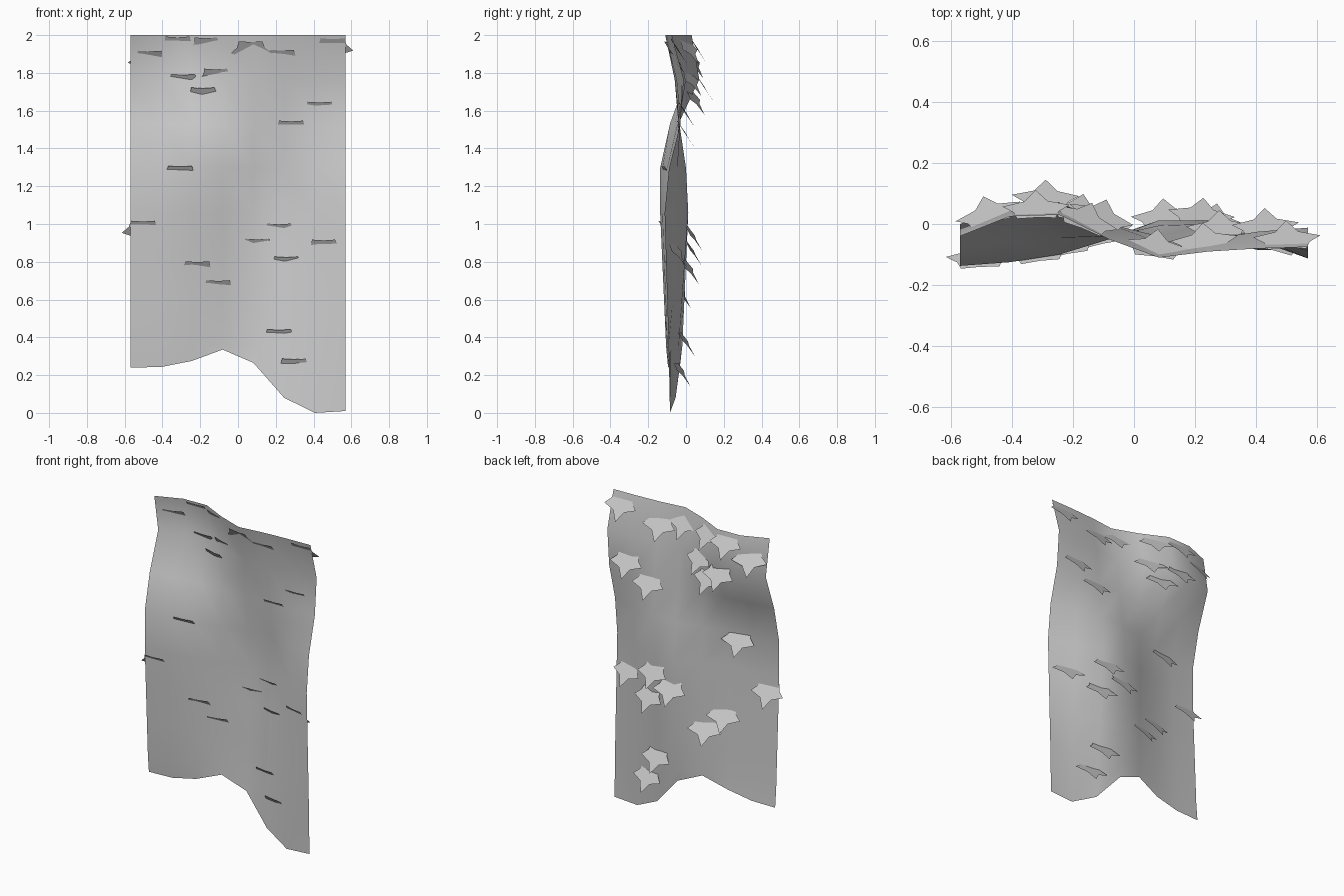
import bpy
from mathutils import Vector

if "Cube" in bpy.data.objects:
    bpy.data.objects.remove(bpy.data.objects["Cube"])

# hanging sheet: columns across x, even rows running down to a ragged hem
COLS, ROWS, HALF, DROP = 8, 8, 0.57, 0.235
HEM = [0.24, 0.243, 0.275, 0.335, 0.265, 0.08, 0.0, 0.01]
# depth (y) of each column at chosen rows
WAVES = {
    0: [-0.04, 0.025, 0.03, -0.05, -0.11, -0.09, -0.08, -0.075],
    1: [0.0, 0.06, 0.07, 0.0, -0.06, -0.05, -0.025, -0.012],
    2: [-0.085, -0.06, -0.045, -0.04, -0.04, -0.035, -0.03, -0.03],
    3: [-0.137, -0.125, -0.1, -0.05, -0.005, 0.0, -0.045, -0.09],
    4: [-0.137, -0.125, -0.1, -0.045, 0.012, 0.012, -0.055, -0.113],
    8: [-0.095, -0.09, -0.08, -0.05, -0.03, -0.055, -0.085, -0.085],
}


def lerp(a, b, t):
    return a + (b - a) * t


def depth(i, row):
    keys = sorted(WAVES)
    for a, b in zip(keys, keys[1:]):
        if row <= b:
            return lerp(WAVES[a][i], WAVES[b][i], (row - a) / (b - a))
    return WAVES[8][i]


def sheet_y(x, z):
    u = min(max((x + HALF) / (2 * HALF) * (COLS - 1), 0), COLS - 1.001)
    i = int(u)
    row = (2 - z) / DROP
    return lerp(depth(i, row), depth(i + 1, row), u - i)


def make_object(name, verts, faces, smooth):
    mesh = bpy.data.meshes.new(name)
    mesh.from_pydata(verts, [], faces)
    mesh.update()
    for p in mesh.polygons:
        p.use_smooth = smooth
    obj = bpy.data.objects.new(name, mesh)
    bpy.context.collection.objects.link(obj)
    return obj


verts = [(lerp(-HALF, HALF, i / (COLS - 1)), depth(i, j),
          HEM[i] if j == ROWS else 2 - DROP * j)
         for j in range(ROWS + 1) for i in range(COLS)]
faces = [(j * COLS + i, (j + 1) * COLS + i, (j + 1) * COLS + i + 1, j * COLS + i + 1)
         for j in range(ROWS) for i in range(COLS - 1)]
make_object("hanging_sheet", verts, faces, True)

# ivy leaf: half outline (across, down the slope), mirrored
HALF_LEAF = [(0.038, 0.05), (0.11, 0.022), (0.074, -0.015), (0.063, -0.054)]
OUTLINE = [(0, 0.117)] + HALF_LEAF + [(0, -0.049)] + [(-x, v) for x, v in HALF_LEAF[::-1]]

# leaf places: x, z where it meets the sheet
LEAVES = [
    (-0.475, 1.90), (-0.29, 1.775), (-0.11, 1.805), (-0.18, 1.705),
    (-0.32, 1.975), (-0.16, 1.97), (0.07, 1.95), (0.23, 1.905),
    (0.50, 1.965), (0.43, 1.63), (0.28, 1.53), (-0.31, 1.29),
    (-0.505, 1.00), (0.22, 0.985), (0.10, 0.905), (0.46, 0.90),
    (0.26, 0.81), (-0.22, 0.785), (-0.11, 0.685), (0.22, 0.425),
    (0.30, 0.27),
]
for n, (x, z) in enumerate(LEAVES, 1):
    # leaf turns with the sheet, its upper edge poking through to the front
    lean = (sheet_y(x + 0.07, z) - sheet_y(x - 0.07, z)) / 0.14
    across = Vector((1, 0.8 * lean, 0)).normalized()
    slope = Vector((-0.54 * across.y, 0.54 * across.x, -0.84))
    at = Vector((x, sheet_y(x, z) + 0.016, z - 0.028))
    pts = [at] + [at + across * u + slope * v for u, v in OUTLINE]
    k = len(OUTLINE)
    make_object(f"ivy_leaf_{n:02d}", pts,
                [(0, i + 1, (i + 1) % k + 1) for i in range(k)], False)
